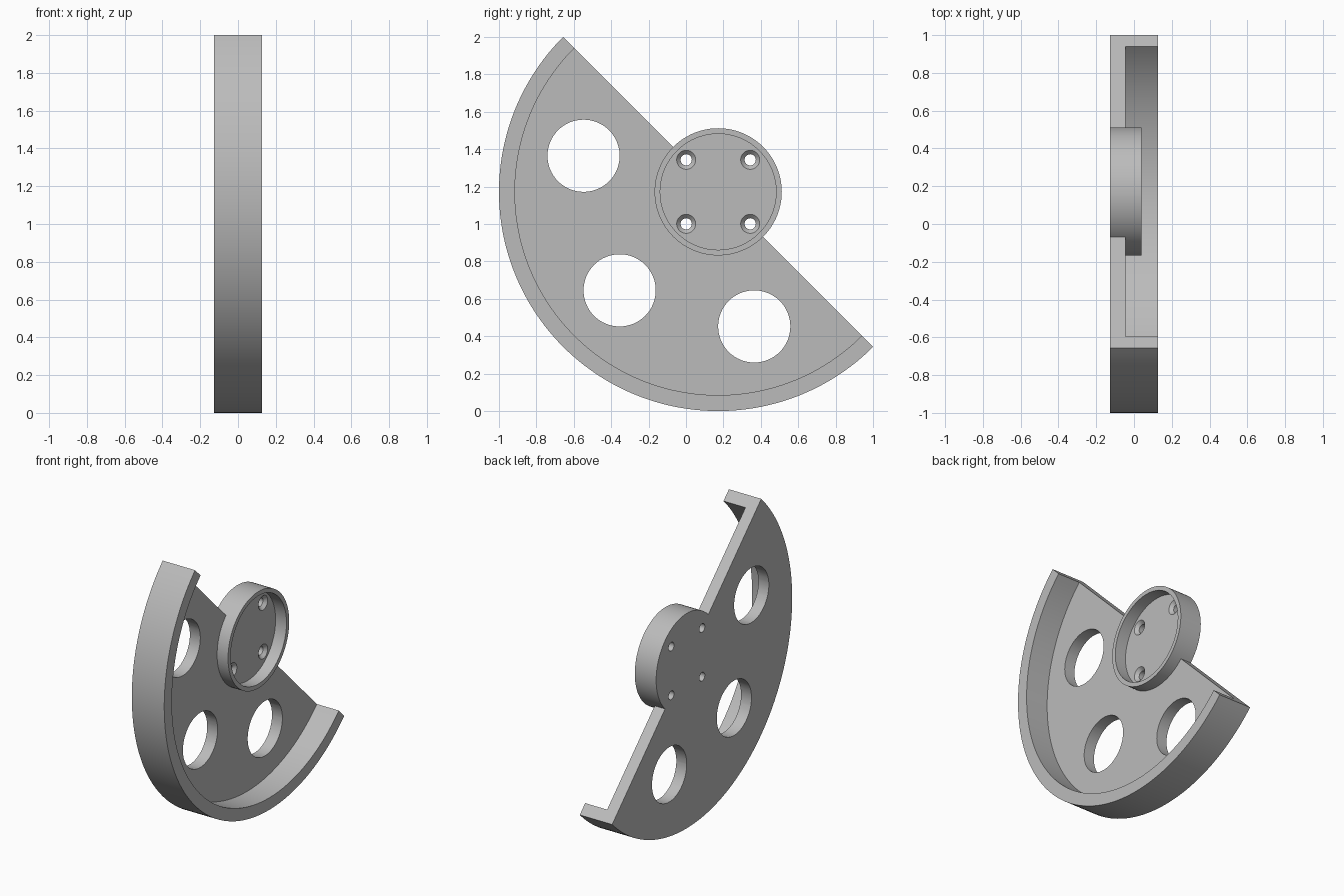
import bpy, bmesh, math
from mathutils import Matrix, Vector

cube = bpy.data.objects.get("Cube")
if cube:
    bpy.data.objects.remove(cube)

# Key dimensions: axis position, faces along x, radii
CENTRE = Vector((0, 0.172, 1.172))
BACK, FLOOR, HUB_TOP, RIM_TOP = -0.126, -0.045, 0.04, 0.126
R_OUT, R_IN, R_HUB, R_POCKET = 1.172, 1.087, 0.34, 0.31

grey = bpy.data.materials.new("grey metal")
grey.use_nodes = True
grey.diffuse_color = (0.5, 0.5, 0.5, 1)
grey.node_tree.nodes["Principled BSDF"].inputs["Base Color"].default_value = (0.5, 0.5, 0.5, 1)


def revolve(name, profile, centre, start=0, sweep=360, steps=96):
    """Turn a closed (x, radius) outline about an axis along x; angles run from +y to +z."""
    bm = bmesh.new()
    full = sweep == 360
    verts = [bm.verts.new((x, r, 0)) for x, r in profile]
    face = bm.faces.new(verts)
    bmesh.ops.rotate(bm, verts=verts, matrix=Matrix.Rotation(math.radians(start), 3, 'X'))
    geom = list(bm.edges) if full else [face] + list(bm.edges) + verts
    if full:
        bm.faces.remove(face)
        geom = list(bm.edges) + verts
    bmesh.ops.spin(bm, geom=geom, axis=(1, 0, 0), cent=(0, 0, 0),
                   angle=math.radians(sweep), steps=steps)
    if not full and not any(len(f.verts) == len(profile) and
                            all((v.co - w.co).length < 1e-6 for v, w in zip(f.verts, verts))
                            for f in bm.faces):
        bm.faces.new(verts)
    bmesh.ops.remove_doubles(bm, verts=bm.verts, dist=1e-5)
    bmesh.ops.dissolve_degenerate(bm, edges=bm.edges, dist=1e-6)
    bmesh.ops.recalc_face_normals(bm, faces=bm.faces)
    mesh = bpy.data.meshes.new(name)
    bm.to_mesh(mesh)
    bm.free()
    mesh.materials.append(grey)
    obj = bpy.data.objects.new(name, mesh)
    obj.location = centre
    bpy.context.collection.objects.link(obj)
    return obj


def combine(target, tool, operation):
    """Apply a boolean and discard the tool."""
    tool.hide_render = True
    mod = target.modifiers.new(operation.lower(), 'BOOLEAN')
    mod.operation, mod.solver, mod.object = operation, 'EXACT', tool
    bpy.context.view_layer.objects.active = target
    bpy.ops.object.modifier_apply(modifier=mod.name)
    bpy.data.objects.remove(tool)


def polar(radius, degrees):
    a = math.radians(degrees)
    return CENTRE + Vector((0, radius * math.cos(a), radius * math.sin(a)))


# Half-round plate with raised outer rim
wheel = revolve("half_wheel", [(BACK, 0.325), (BACK, R_OUT), (RIM_TOP, R_OUT),
                               (RIM_TOP, R_IN), (FLOOR, R_IN), (FLOOR, 0.325)],
                CENTRE, 135, 180, 96)

# Round hub with a shallow pocket
hub = revolve("hub", [(BACK, 0), (BACK, R_HUB), (HUB_TOP, R_HUB),
                      (HUB_TOP, R_POCKET), (FLOOR, R_POCKET), (FLOOR, 0)], CENTRE)
combine(wheel, hub, 'UNION')

# Three large lightening holes
for angle in (165, 225, 285):
    hole = revolve("lightening_hole", [(-0.3, 0), (-0.3, 0.193), (0.3, 0.193), (0.3, 0)],
                   polar(0.745, angle), steps=64)
    combine(wheel, hole, 'DIFFERENCE')

# Four countersunk screw holes
for angle in (45, 135, 225, 315):
    hole = revolve("screw_hole", [(-0.3, 0), (-0.3, 0.03), (FLOOR - 0.022, 0.03),
                                  (FLOOR, 0.051), (FLOOR + 0.02, 0.051), (FLOOR + 0.02, 0)],
                   polar(0.242, angle), steps=32)
    combine(wheel, hole, 'DIFFERENCE')

# Smooth the round walls, keep the machined edges sharp
bpy.ops.object.select_all(action='DESELECT')
wheel.select_set(True)
bpy.context.view_layer.objects.active = wheel
bpy.ops.object.shade_smooth_by_angle(angle=math.radians(30))
